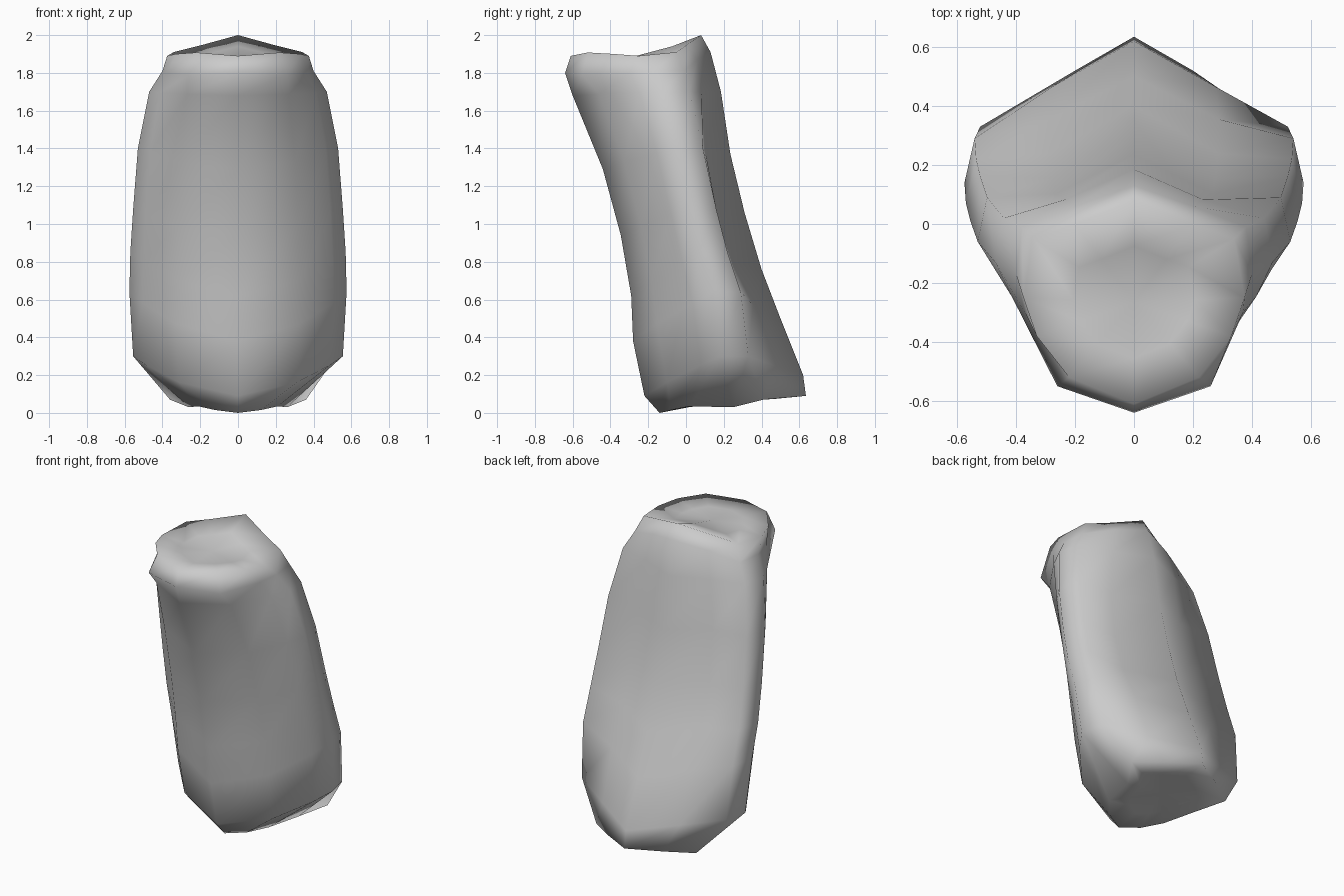
import bpy, bmesh

cube = bpy.data.objects.get("Cube")
if cube:
    bpy.data.objects.remove(cube)

grey = bpy.data.materials.new("plain grey")
grey.use_nodes = True
colour = (0.6, 0.6, 0.6, 1)
grey.diffuse_color = colour
grey.node_tree.nodes["Principled BSDF"].inputs["Base Color"].default_value = colour

# Levels from low to high: front y, z | half width, rim y, z | back y, z | groove
levels = [
    (-.22, .09, .555, .31, .30, .62, .20, 0),
    (-.28, .38, .575, .27, .64, .50, .50, .03),
    (-.29, .62, .57, .20, .85, .40, .76, .06),
    (-.345, .94, .555, .14, 1.08, .31, 1.06, .07),
    (-.44, 1.29, .53, .07, 1.40, .235, 1.37, .05),
    (-.60, 1.68, .47, .00, 1.70, .185, 1.70, .01),
]

# Half rings of the foot, the lip and the crest, front to back
foot = [(0, -.14, 0), (.12, -.08, .015), (.21, .02, .035), (.26, .25, .03),
        (.36, .41, .07), (.2, .52, .08), (0, .635, .09)]
lip = [(0, -.64, 1.8), (.26, -.55, 1.79), (.37, -.3, 1.8), (.4, -.17, 1.81),
       (.38, -.01, 1.81), (.2, .06, 1.87), (0, .13, 1.91)]
crest = [(0, -.61, 1.89), (.22, -.52, 1.908), (.33, -.38, 1.9), (.375, -.25, 1.89),
         (.34, -.05, 1.91), (.2, 0, 1.945), (0, .08, 2)]


def mix(a, b, t):
    return a + (b - a) * t


def half_ring(front, front_z, width, rim, rim_z, back, back_z, groove):
    """Front centre, front corner, flank, side, rim, back hollow, back centre."""
    side = rim - .13
    return [
        (0, front, front_z),
        (width * .57, mix(front, side, .3), mix(front_z, rim_z, .35)),
        (width * .88, mix(front, side, .75), mix(front_z, rim_z, .78)),
        (width, side, rim_z),
        (width * .94, rim + .02, rim_z),
        (width * .5, mix(rim, back, .5) - groove, mix(rim_z, back_z, .5)),
        (0, back, back_z),
    ]


def full_ring(half):
    return half + [(-x, y, z) for x, y, z in half[-2:0:-1]]


def inset(ring, scale, height):
    middle = (ring[0][1] + ring[6][1]) / 2
    return [(x * scale, mix(middle, y, scale), mix(height, z, .5)) for x, y, z in ring]


# Body loft, with a shallow dish in the top and a hollow under the base
rings = [full_ring(half) for half in
         [foot, *(half_ring(*level) for level in levels), lip, crest]]
rings.insert(0, inset(rings[0], .6, .06))
rings.append(inset(rings[-1], .55, 1.88))

bm = bmesh.new()
loops = [[bm.verts.new(p) for p in ring] for ring in rings]
count = len(loops[0])
for low, high in zip(loops, loops[1:]):
    for i in range(count):
        j = (i + 1) % count
        bm.faces.new((low[i], low[j], high[j], high[i]))
for loop, height in ((loops[0], .06), (loops[-1], 1.89)):
    middle = bm.verts.new((0, (loop[0].co.y + loop[6].co.y) / 2, height))
    for i in range(count):
        bm.faces.new((loop[i], loop[(i + 1) % count], middle))
bmesh.ops.recalc_face_normals(bm, faces=bm.faces)
for face in bm.faces:
    face.smooth = True

mesh = bpy.data.meshes.new("leaning_body")
bm.to_mesh(mesh)
bm.free()
mesh.materials.append(grey)
body = bpy.data.objects.new("leaning_body", mesh)
bpy.context.collection.objects.link(body)
